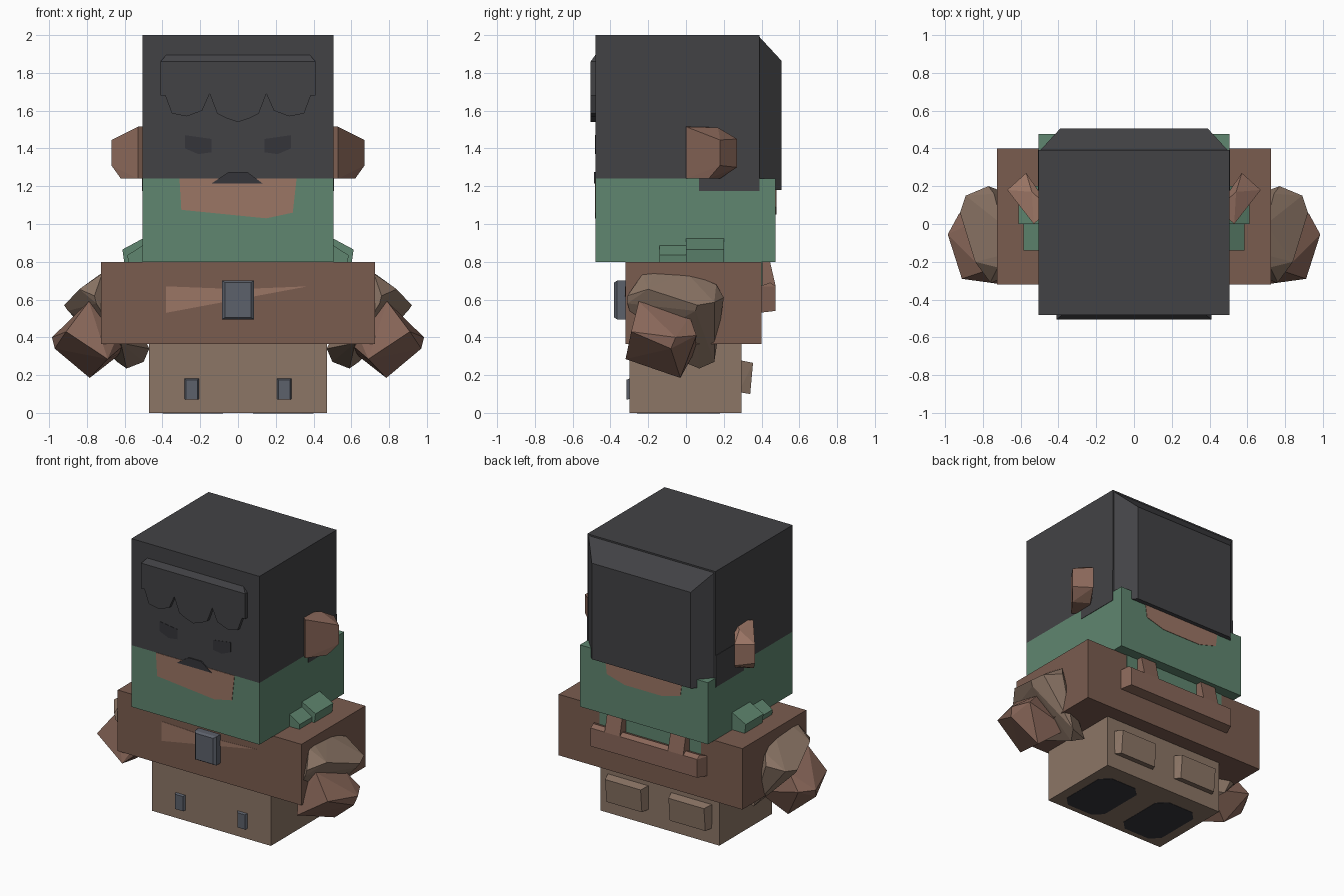
import bpy, bmesh

COLORS = {
    "dark": (0.055, 0.055, 0.06), "shade": (0.035, 0.035, 0.042),
    "green": (0.115, 0.24, 0.16), "brown": (0.195, 0.107, 0.078),
    "tan": (0.263, 0.18, 0.133), "skin": (0.33, 0.18, 0.13),
    "metal": (0.107, 0.119, 0.147), "strap": (0.25, 0.135, 0.1),
}
MATS = {}
for key, rgb in COLORS.items():
    MATS[key] = bpy.data.materials.new(key)
    MATS[key].diffuse_color = (*rgb, 1)


def finish(name, bm, color):
    bmesh.ops.recalc_face_normals(bm, faces=bm.faces)
    me = bpy.data.meshes.new(name)
    bm.to_mesh(me)
    bm.free()
    me.materials.append(MATS[color])
    ob = bpy.data.objects.new(name, me)
    bpy.context.collection.objects.link(ob)
    return ob


def hull(name, pts, color):
    """Convex solid around a few corner points."""
    bm = bmesh.new()
    for p in pts:
        bm.verts.new(p)
    res = bmesh.ops.convex_hull(bm, input=bm.verts)
    loose = [v for v in res["geom_interior"] if isinstance(v, bmesh.types.BMVert)]
    bmesh.ops.delete(bm, geom=loose, context="VERTS")
    bmesh.ops.dissolve_limit(bm, angle_limit=0.02, verts=bm.verts, edges=bm.edges)
    return finish(name, bm, color)


def box(name, x, y, z, color):
    return hull(name, [(a, b, c) for a in x for b in y for c in z], color)


def plate(name, xz, y0, y1, color):
    """Front-facing outline in x/z, extruded from y0 to y1."""
    bm = bmesh.new()
    face = bm.faces.new([bm.verts.new((x, y0, z)) for x, z in xz])
    ext = bmesh.ops.extrude_face_region(bm, geom=[face])
    for v in ext["geom"]:
        if isinstance(v, bmesh.types.BMVert):
            v.co.y = y1
    return finish(name, bm, color)


def flip(pts, s):
    return [(s * p[0], *p[1:]) for p in pts]


# main stacked blocks
box("legs_block", (-0.47, 0.47), (-0.30, 0.295), (0, 0.365), "tan")
box("torso_block", (-0.725, 0.725), (-0.32, 0.40), (0.365, 0.80), "brown")
box("jaw_block", (-0.505, 0.505), (-0.48, 0.475), (0.80, 1.24), "green")
box("head_block", (-0.505, 0.505), (-0.48, 0.39), (1.24, 2.0), "dark")

# back hair slab, tapering towards the back
hull("back_hair", [(s * x, y, z) for s in (-1, 1) for x, y, z in
                   ((0.505, 0.38, 2.0), (0.505, 0.38, 1.175),
                    (0.39, 0.505, 1.865), (0.39, 0.505, 1.18))], "dark")

# scalloped fringe with a sloping top edge
half = [(0.06, 1.56), (0.11, 1.585), (0.15, 1.69), (0.19, 1.60), (0.27, 1.57),
        (0.35, 1.585), (0.385, 1.68), (0.41, 1.68), (0.41, 1.86)]
outline = [(0, 1.54)] + half + flip(half, -1)[::-1]
plate("fringe", outline, -0.505, -0.47, "dark")
hull("fringe_top", [(s * x, y, z) for s in (-1, 1) for x, y, z in
                    ((0.41, -0.505, 1.86), (0.41, -0.47, 1.86),
                     (0.38, -0.48, 1.895), (0.38, -0.47, 1.895))], "dark")

# face and neck patches, moustache
plate("mouth_patch", [(-0.31, 1.24), (-0.30, 1.075), (0.15, 1.03), (0.29, 1.06),
                      (0.31, 1.24)], -0.483, -0.47, "skin")
plate("neck_patch", [(-0.31, 1.24), (-0.29, 1.09), (-0.15, 1.05), (0.15, 1.05),
                     (0.29, 1.09), (0.31, 1.24)], 0.478, 0.46, "skin")
plate("moustache", [(-0.14, 1.215), (-0.05, 1.275), (0.05, 1.275), (0.13, 1.215)],
      -0.488, -0.47, "shade")

# leather highlight and chest buckle
plate("chest_patch", [(-0.38, 0.67), (-0.38, 0.53), (0.37, 0.67), (0.0, 0.655)],
      -0.322, -0.31, "skin")
hull("chest_buckle", [(s * x, y, z) for s in (-1, 1) for x, y, z in
                      ((0.085, -0.31, 0.495), (0.085, -0.31, 0.70),
                       (0.085, -0.365, 0.495), (0.085, -0.365, 0.70),
                       (0.068, -0.38, 0.505), (0.068, -0.38, 0.69))], "metal")

# back harness: crossbar, two straps and the cloth showing between them
hull("harness_bar", [(s * x, y, z) for s in (-1, 1) for x, y, z in
                     ((0.45, 0.39, 0.53), (0.45, 0.39, 0.67),
                      (0.42, 0.475, 0.54), (0.42, 0.475, 0.67),
                      (0.42, 0.445, 0.69))], "strap")
box("back_cloth", (-0.40, 0.40), (0.39, 0.404), (0.64, 0.80), "green")

ear = [(0.53, 0.0, 1.515), (0.53, 0.0, 1.24), (0.44, 0.08, 1.515), (0.44, 0.08, 1.24),
       (0.67, 0.18, 1.31), (0.67, 0.18, 1.445), (0.57, 0.27, 1.30), (0.57, 0.27, 1.45),
       (0.62, 0.12, 1.24), (0.52, 0.18, 1.24), (0.54, 0.17, 1.51)]
cuff = [(0.68, -0.16, 0.77), (0.72, -0.23, 0.735), (0.70, 0.0, 0.745), (0.74, 0.16, 0.68),
        (0.77, 0.20, 0.61), (0.76, -0.31, 0.62), (0.75, -0.31, 0.58), (0.84, -0.20, 0.655),
        (0.92, 0.06, 0.57), (0.89, 0.15, 0.585), (0.59, 0.07, 0.235), (0.64, 0.15, 0.27),
        (0.50, 0.10, 0.27), (0.47, 0.0, 0.34), (0.62, -0.25, 0.37), (0.90, 0.05, 0.54)]
hand = [(0.79, -0.25, 0.59), (0.83, 0.02, 0.51), (0.925, 0.055, 0.41), (0.985, -0.055, 0.40),
        (0.91, -0.29, 0.43), (0.97, -0.08, 0.34), (0.785, -0.03, 0.185),
        (0.69, -0.32, 0.285), (0.585, -0.15, 0.375), (0.60, 0.05, 0.33), (0.62, -0.2, 0.45)]

for side, s in (("right", 1), ("left", -1)):
    # ears, side hair and eyes
    hull(side + "_ear", flip(ear, s), "skin" if s < 0 else "strap")
    box(side + "_side_hair", (s * 0.48, s * 0.508), (0.07, 0.39), (1.175, 1.4), "dark")
    plate(side + "_eye", flip([(0.14, 1.38), (0.21, 1.37), (0.28, 1.40), (0.28, 1.47),
                               (0.14, 1.45)], s), -0.482, -0.47, "shade")
    # collar nubs on the shoulders
    plate(side + "_collar_rear", flip([(0.45, 0.925), (0.5, 0.925), (0.612, 0.865),
                                       (0.60, 0.78), (0.45, 0.78)], s), 0.0, 0.2, "green")
    plate(side + "_collar_front", flip([(0.45, 0.89), (0.5, 0.89), (0.585, 0.835),
                                        (0.58, 0.78), (0.45, 0.78)], s), -0.14, 0.0, "green")
    # arms
    hull(side + "_cuff", flip(cuff, s), "tan")
    hull(side + "_hand", flip(hand, s), "strap")
    # harness strap
    hull(side + "_strap", [(s * x, y, z) for x in (0.19, 0.31) for y, z in
                           ((0.39, 0.80), (0.445, 0.80), (0.475, 0.67), (0.39, 0.62))], "strap")
    # front shin buckle, rear pocket, sole
    hull(side + "_shin_buckle", [(s * (0.245 + d * w), y, z) for d in (-1, 1) for w, y, z in
                                 ((0.045, -0.29, 0.075), (0.045, -0.29, 0.185),
                                  (0.03, -0.315, 0.07), (0.03, -0.315, 0.175))], "metal")
    hull(side + "_rear_pocket", [(s * (0.25 + d * w), y, z) for d in (-1, 1) for w, y, z in
                                 ((0.165, 0.28, 0.11), (0.165, 0.28, 0.28),
                                  (0.14, 0.34, 0.10), (0.14, 0.355, 0.265))], "tan")
    hull(side + "_sole", [(s * x, y, z) for z in (-0.002, 0.01) for x, y in
                          ((0.08, -0.2), (0.14, -0.26), (0.34, -0.26), (0.4, -0.2),
                           (0.4, 0.12), (0.34, 0.18), (0.14, 0.18), (0.08, 0.12))], "shade")
